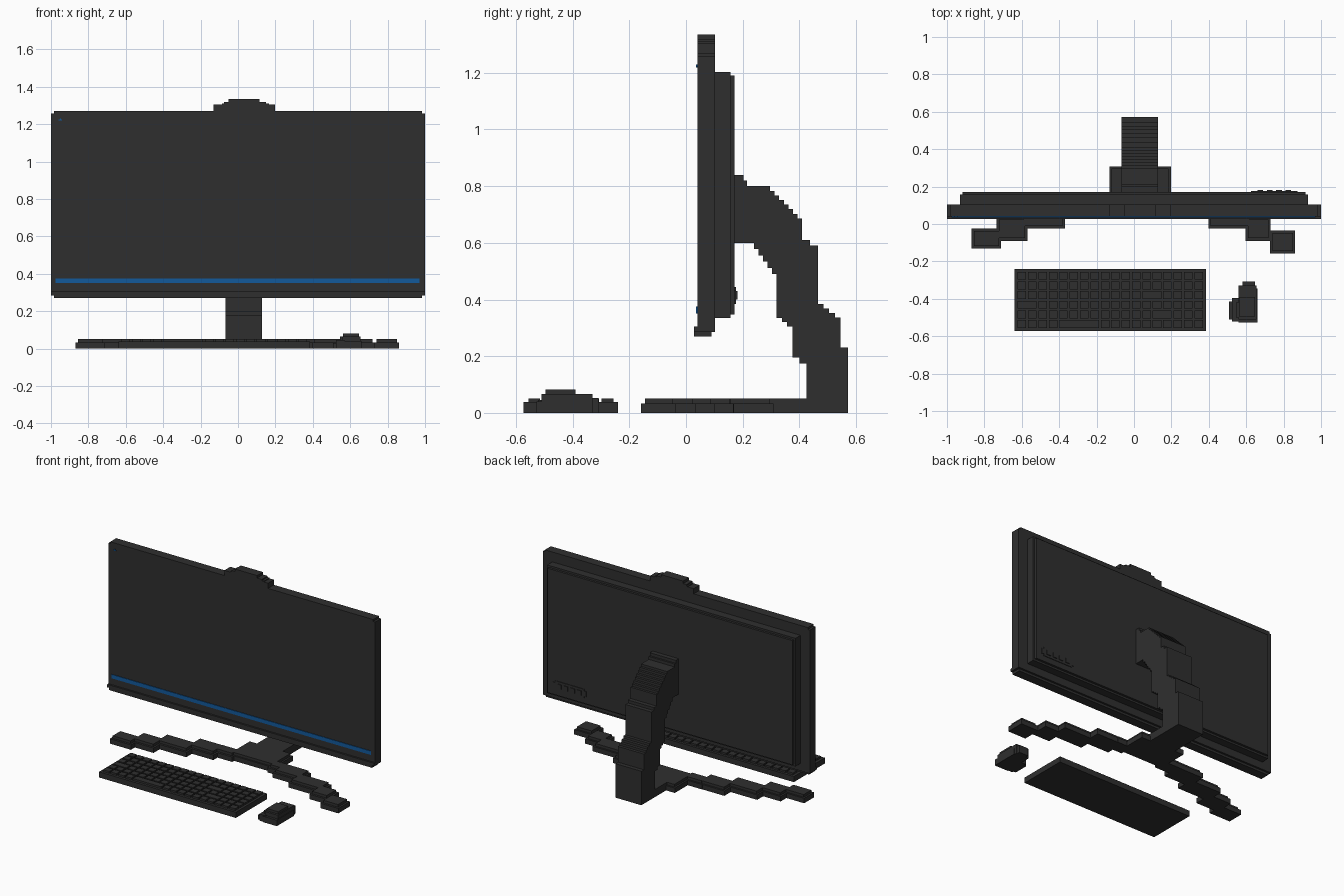
import bpy, bmesh


def material(name, rgb):
    m = bpy.data.materials.new(name)
    m.diffuse_color = (*rgb, 1)
    return m


DARK = material("dark_grey", (0.028, 0.028, 0.028))
BLUE = material("blue", (0.006, 0.10, 0.33))


def finish(name, bm, mat):
    bmesh.ops.recalc_face_normals(bm, faces=bm.faces)
    me = bpy.data.meshes.new(name)
    bm.to_mesh(me)
    bm.free()
    me.materials.append(mat)
    ob = bpy.data.objects.new(name, me)
    bpy.context.collection.objects.link(ob)
    return ob


def boxes(name, items, mat=DARK):
    """One object made of boxes given as x0, x1, y0, y1, z0, z1."""
    bm = bmesh.new()
    for x0, x1, y0, y1, z0, z1 in items:
        vs = bmesh.ops.create_cube(bm, size=1)["verts"]
        for v in vs:
            v.co = (x1 if v.co.x > 0 else x0,
                    y1 if v.co.y > 0 else y0,
                    z1 if v.co.z > 0 else z0)
    return finish(name, bm, mat)


def staircase(points, step=0.0165):
    """Replace the sloping parts of an outline with small steps."""
    out = []
    for i, (a, b) in enumerate(points):
        c, d = points[(i + 1) % len(points)]
        out.append((a, b))
        if abs(c - a) < 1e-4 or abs(d - b) < 1e-4:
            continue
        n = max(1, round(min(abs(c - a), abs(d - b)) / step))
        for k in range(n):
            z = b + (d - b) * k / n
            y = a + (c - a) * (k + 1) / n
            out.append((y, z))
            if k < n - 1:
                out.append((y, b + (d - b) * (k + 1) / n))
    return out


# Screen panel with notched corners and a lower lip
boxes("screen_panel", [(-1, 1, 0.04, 0.103, 0.285, 1.257),
                       (-0.985, 0.985, 0.04, 0.103, 0.285, 1.27)])
boxes("lower_lip", [(-1, 1, 0.028, 0.09, 0.285, 0.305),
                    (-0.985, 0.985, 0.028, 0.09, 0.27, 0.29)])
boxes("taskbar_stripe", [(-0.975, 0.97, 0.036, 0.041, 0.35, 0.376)], BLUE)
boxes("screen_cursor", [(-0.96, -0.94, 0.036, 0.041, 1.219, 1.224),
                        (-0.952, -0.947, 0.036, 0.041, 1.219, 1.23)], BLUE)

# Rear housing with a stepped edge
boxes("rear_housing", [(-0.93, 0.93, 0.10, 0.157, 0.335, 1.203),
                       (-0.918, 0.918, 0.15, 0.172, 0.348, 1.19)])
boxes("button_plate", [(0.64, 0.86, 0.17, 0.176, 0.385, 0.445),
                       (0.625, 0.875, 0.17, 0.176, 0.397, 0.433)])
boxes("rear_buttons", [(x, x + 0.03, 0.175, 0.181, 0.4, 0.43)
                       for x in (0.66, 0.71, 0.76, 0.81)])

# Webcam bump on the top edge
boxes("webcam", [(-0.13, 0.197, 0.04, 0.103, 1.26, 1.305),
                 (-0.085, 0.165, 0.04, 0.103, 1.26, 1.31),
                 (-0.075, 0.15, 0.04, 0.103, 1.26, 1.318),
                 (-0.05, 0.115, 0.04, 0.103, 1.26, 1.335)])

# Curved neck as an extruded stair-stepped profile
neck = staircase([(0.16, 0.84), (0.19, 0.84), (0.215, 0.80), (0.28, 0.80),
                  (0.41, 0.67), (0.41, 0.61), (0.465, 0.57), (0.465, 0.385),
                  (0.545, 0.32), (0.545, 0.23), (0.572, 0.21), (0.572, 0),
                  (0.425, 0), (0.425, 0.175), (0.375, 0.215), (0.375, 0.305),
                  (0.32, 0.35), (0.32, 0.49), (0.24, 0.60), (0.16, 0.60)])
bm = bmesh.new()
face = bm.faces.new([bm.verts.new((-0.066, y, z)) for y, z in neck])
ext = bmesh.ops.extrude_face_region(bm, geom=[face])
bmesh.ops.translate(bm, vec=(0.195, 0, 0),
                    verts=[g for g in ext["geom"] if isinstance(g, bmesh.types.BMVert)])
finish("stand_neck", bm, DARK)

# Base: centre plate, and two legs of staggered blocks with a stepped top edge
boxes("base_plate", [(-0.066, 0.129, 0.17, 0.44, 0, 0.051),
                     (-0.132, 0.197, 0.10, 0.308, 0, 0.033),
                     (-0.12, 0.185, 0.11, 0.297, 0.02, 0.051)])


def leg(name, blocks):
    items = []
    for x0, x1, y0, y1 in blocks:
        items.append((x0, x1, y0, y1, 0, 0.033))
        items.append((x0 + 0.012, x1 - 0.012, y0 + 0.014, y1 - 0.012, 0.02, 0.051))
    boxes(name, items)


leg("left_leg", [(-0.868, -0.71, -0.132, -0.025), (-0.735, -0.57, -0.09, 0.036),
                 (-0.603, -0.37, -0.025, 0.10), (-0.405, -0.21, 0.036, 0.168),
                 (-0.24, -0.10, 0.08, 0.17)])
leg("right_leg", [(0.728, 0.862, -0.158, -0.035), (0.597, 0.73, -0.09, 0.036),
                  (0.397, 0.63, -0.025, 0.10), (0.235, 0.43, 0.036, 0.168),
                  (0.165, 0.27, 0.08, 0.17)])

# Keyboard tray and six rows of keys
boxes("keyboard_body", [(-0.64, 0.385, -0.573, -0.24, 0, 0.038)])
keys = []
PX, PY = 1.0 / 18, 0.31 / 6
wide = {(1, 13): 2, (2, 0): 2, (3, 12): 2, (0, 4): 4}
for row in range(6):
    col = 0
    while col < 18:
        span = wide.get((row, col), 1)
        x, y = -0.627 + col * PX, -0.561 + row * PY
        keys.append((x + 0.005, x + span * PX - 0.005,
                     y + 0.005, y + PY - 0.005, 0.03, 0.051))
        col += span
boxes("keyboard_keys", keys)

# Mouse built from stacked tiers with a thumb rest on the left
boxes("mouse", [(0.558, 0.66, -0.527, -0.345, 0, 0.04),
                (0.58, 0.648, -0.36, -0.308, 0, 0.052),
                (0.558, 0.655, -0.51, -0.33, 0.0, 0.066),
                (0.562, 0.648, -0.495, -0.39, 0.05, 0.082)])
boxes("mouse_thumb_rest", [(0.508, 0.57, -0.51, -0.415, 0, 0.03),
                           (0.525, 0.57, -0.522, -0.395, 0, 0.045),
                           (0.545, 0.57, -0.5, -0.42, 0.03, 0.066)])
